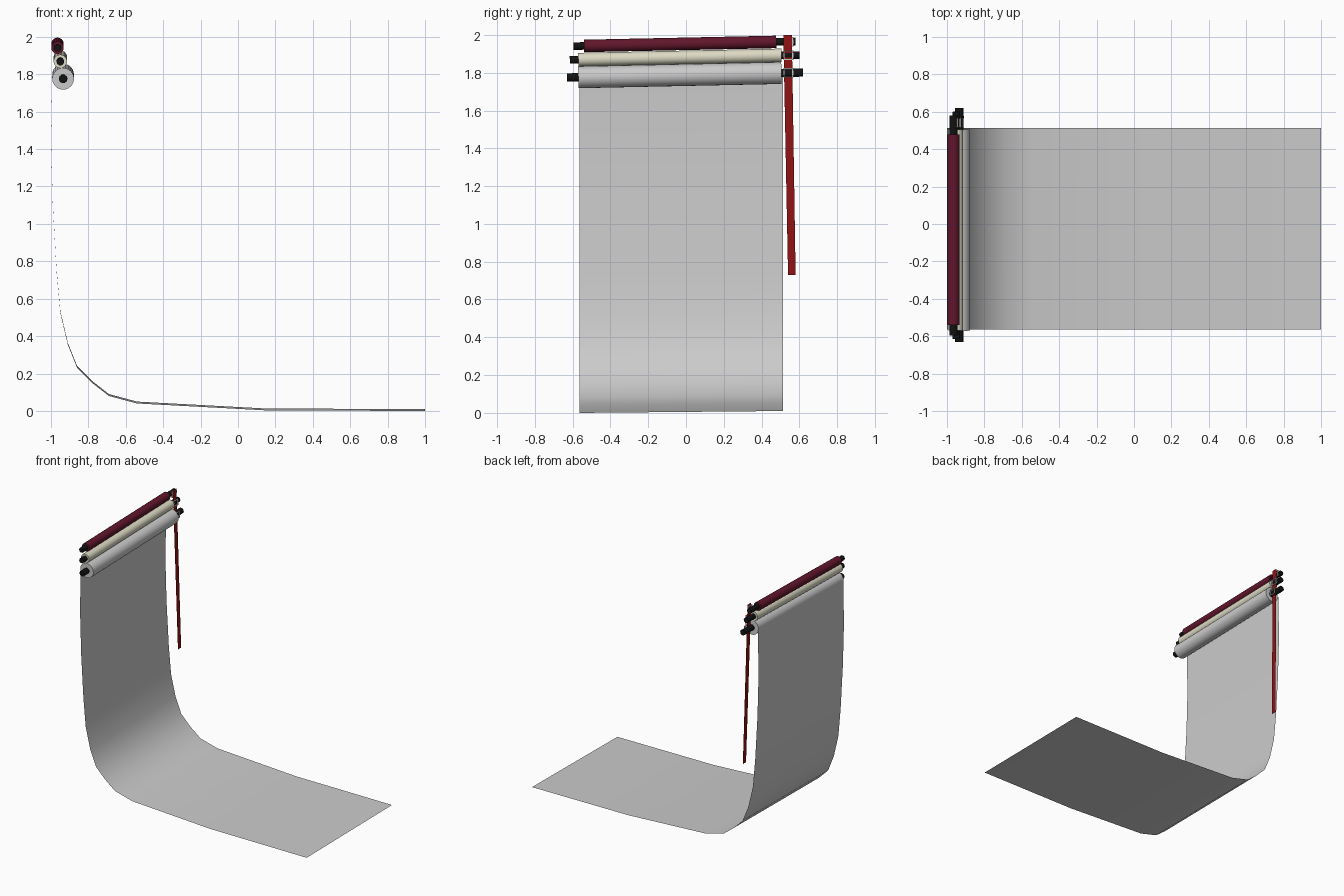
import bpy, bmesh, math
from mathutils import Vector

if "Cube" in bpy.data.objects:
    bpy.data.objects.remove(bpy.data.objects["Cube"])

SLOPE = 0.021  # the rollers hang slightly higher toward the back


def material(name, rgb):
    m = bpy.data.materials.new(name)
    m.diffuse_color = (*rgb, 1)
    m.use_nodes = True
    m.node_tree.nodes["Principled BSDF"].inputs["Base Color"].default_value = m.diffuse_color
    return m


BLACK = material("black", (0.006, 0.006, 0.006))
MAROON = material("maroon", (0.12, 0.008, 0.025))
CREAM = material("cream", (0.72, 0.70, 0.55))
RED = material("red", (0.28, 0.006, 0.006))


def make(name, bm, mat=None, smooth=False):
    me = bpy.data.meshes.new(name)
    bm.to_mesh(me)
    bm.free()
    ob = bpy.data.objects.new(name, me)
    bpy.context.collection.objects.link(ob)
    if mat:
        me.materials.append(mat)
    if smooth:
        bpy.ops.object.select_all(action='DESELECT')
        ob.select_set(True)
        bpy.context.view_layer.objects.active = ob
        bpy.ops.object.shade_smooth_by_angle(angle=math.radians(40))
    return ob


def rod(name, x, z, y0, y1, r, sides, mat):
    # cylinder along the tilted y axis; z is the height at y = 0
    a, b = Vector((x, y0, z + SLOPE * y0)), Vector((x, y1, z + SLOPE * y1))
    bm = bmesh.new()
    bmesh.ops.create_cone(bm, cap_ends=True, segments=sides,
                          radius1=r, radius2=r, depth=(b - a).length)
    bmesh.ops.transform(bm, matrix=(b - a).to_track_quat('Z', 'X').to_matrix().to_4x4(),
                        verts=bm.verts)
    bmesh.ops.translate(bm, vec=(a + b) / 2, verts=bm.verts)
    return make(name, bm, mat, True)


def frame(name, x, y, z, w, h, bar, depth):
    # rectangular buckle facing +x
    bm = bmesh.new()
    rings = []
    for dx, k in ((0, 0), (depth, 0), (depth, bar), (0, bar)):
        rings.append([bm.verts.new((x + dx, y + sy * (w / 2 - k), z + sz * (h / 2 - k)))
                      for sy, sz in ((-1, -1), (1, -1), (1, 1), (-1, 1))])
    for i in range(4):
        for j in range(4):
            p, q = rings[i], rings[(i + 1) % 4]
            bm.faces.new((p[j], p[(j + 1) % 4], q[(j + 1) % 4], q[j]))
    bmesh.ops.recalc_face_normals(bm, faces=bm.faces)
    make(name, bm)


# Three rollers, each a tube on a black core, with a buckle at the back end
for name, x, z, r, y0, y1, c0, c1, cr, mat in (
        ("lower", -0.935, 1.788, 0.058, -0.57, 0.505, -0.63, 0.62, 0.023, None),
        ("middle", -0.95, 1.881, 0.036, -0.57, 0.505, -0.615, 0.60, 0.021, CREAM),
        ("upper", -0.965, 1.953, 0.033, -0.54, 0.478, -0.595, 0.58, 0.021, MAROON)):
    rod(name + "_roller", x, z, y0, y1, r, 24, mat)
    rod(name + "_core", x, z, c0, c1, cr, 10, BLACK)
    frame(name + "_buckle", x + cr - 0.004, 0.542, z + 0.011, 0.052, 0.05, 0.006, 0.008)

# Paper sheet sweeping from the lower roller down to the floor
profile = [(-0.993, 1.79), (-1.0, 1.45), (-0.99, 1.1), (-0.97, 0.75), (-0.95, 0.53),
           (-0.91, 0.36), (-0.86, 0.235), (-0.78, 0.155), (-0.69, 0.085),
           (-0.54, 0.045), (0.15, 0.008), (1.0, 0.005)]
bm = bmesh.new()
rows = [[bm.verts.new((x, y, z + dz)) for y, dz in ((-0.563, -0.005), (0.513, 0.005))]
        for x, z in profile]
for a, b in zip(rows, rows[1:]):
    bm.faces.new((a[0], b[0], b[1], a[1]))
make("paper_sheet", bm, None, True)

# Flat red pull strap hanging beside the rollers
bm = bmesh.new()
bm.faces.new([bm.verts.new(p) for p in (
    (-0.908, 0.54, 0.73), (-0.908, 0.58, 0.73), (-0.935, 0.56, 2.0), (-0.935, 0.515, 2.0))])
make("pull_strap", bm, RED)
